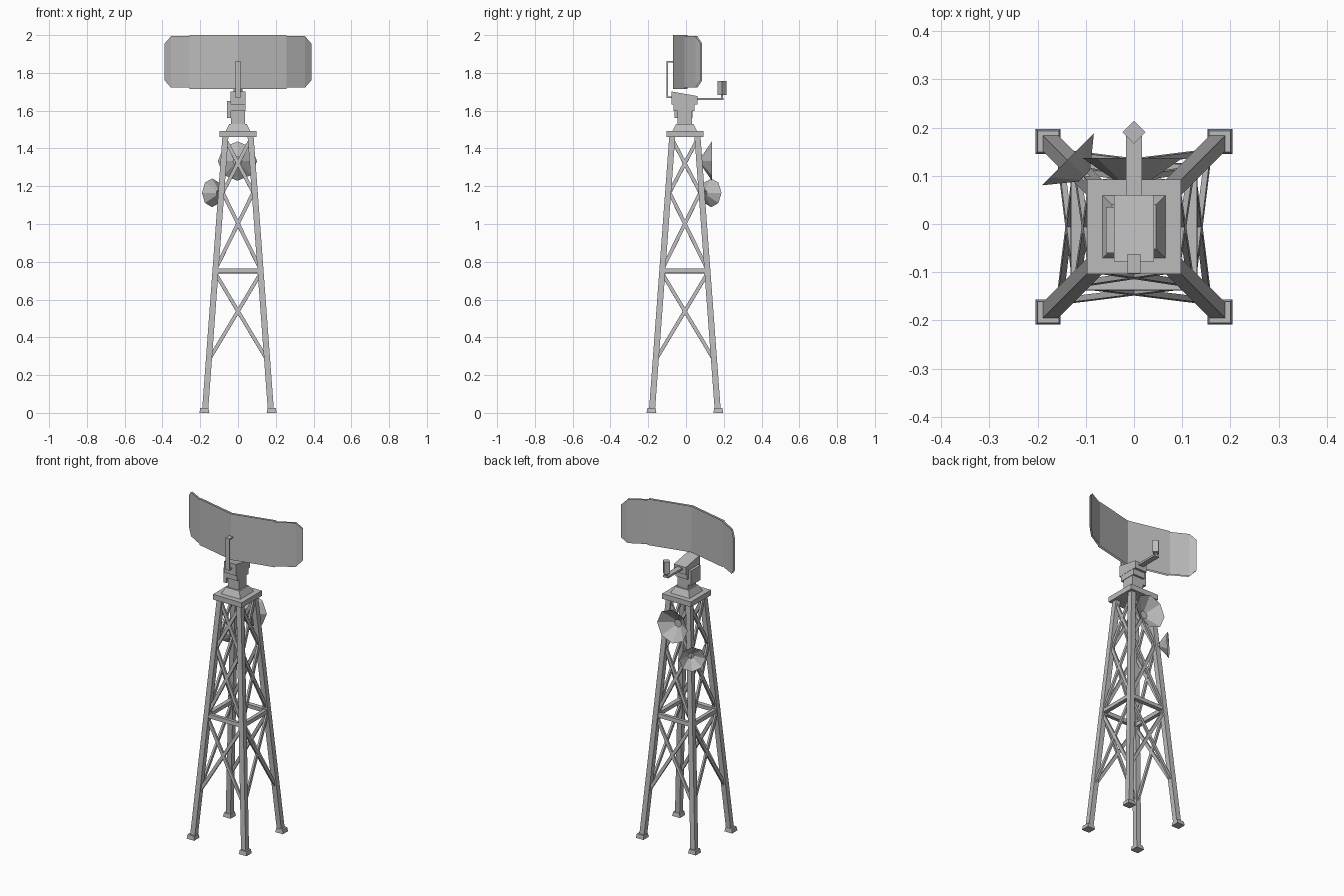
import bpy, math
from mathutils import Vector, Matrix

if "Cube" in bpy.data.objects:
    bpy.data.objects.remove(bpy.data.objects["Cube"], do_unlink=True)

grey = bpy.data.materials.new("steel grey")
grey.use_nodes = True
COL = (0.5, 0.5, 0.5, 1)
grey.diffuse_color = COL
grey.node_tree.nodes["Principled BSDF"].inputs["Base Color"].default_value = COL

CY = -0.006  # tower axis in y


def make(name, verts, faces):
    me = bpy.data.meshes.new(name)
    me.from_pydata([tuple(v) for v in verts], [], faces)
    me.materials.append(grey)
    ob = bpy.data.objects.new(name, me)
    bpy.context.collection.objects.link(ob)
    return ob


BOX_FACES = [(3, 2, 1, 0), (4, 5, 6, 7)] + [(i, (i + 1) % 4, (i + 1) % 4 + 4, i + 4) for i in range(4)]


def rect(c, hx, hy):
    return [Vector(c) + Vector((sx * hx, sy * hy, 0)) for sx, sy in ((-1, -1), (1, -1), (1, 1), (-1, 1))]


def loft(name, a, b, ha, hb):
    """Four-sided prism between two horizontal rectangles."""
    return make(name, rect(a, *ha) + rect(b, *hb), BOX_FACES)


def box(name, x0, x1, y0, y1, z0, z1):
    c, h = ((x0 + x1) / 2, (y0 + y1) / 2), ((x1 - x0) / 2, (y1 - y0) / 2)
    return loft(name, (*c, z0), (*c, z1), h, h)


def side_profile(name, pts, hx):
    """Extrude a y-z outline along x."""
    n = len(pts)
    verts = [(s * hx, y, z) for s in (-1, 1) for y, z in pts]
    faces = [tuple(reversed(range(n))), tuple(range(n, 2 * n))]
    faces += [(i, (i + 1) % n, (i + 1) % n + n, i + n) for i in range(n)]
    return make(name, verts, faces)


def bar(name, a, b, normal, width, depth):
    """Flat bar between two points, lying in the plane of the given normal."""
    d = (b - a).normalized()
    side = d.cross(normal).normalized() * width / 2
    out = side.cross(d).normalized() * depth / 2
    ring = [-side - out, side - out, side + out, -side + out]
    return make(name, [a + r for r in ring] + [b + r for r in ring], BOX_FACES)


# Tapering tower: legs and feet
def half(z):
    return 0.175 - 0.108 * z / 1.46


for sx, side in ((-1, "right"), (1, "left")):
    for sy, end in ((-1, "front"), (1, "back")):
        def at(z):
            return (sx * half(z), CY + sy * half(z), z)
        loft(f"{end}_{side}_leg", at(0.02), at(1.46), (0.016, 0.016), (0.016, 0.016))
        f = (sx * 0.178, CY + sy * 0.177)
        loft(f"{end}_{side}_foot", (*f, 0), (*f, 0.025), (0.026, 0.026), (0.022, 0.022))

# Cross bracing on each of the four tower faces
for k, face in enumerate(("front", "left", "back", "right")):
    turn = Matrix.Rotation(k * math.pi / 2, 3, "Z")
    normal = turn @ Vector((0, -1, 0.07))

    def corner(s, z):
        return turn @ Vector((s * half(z), -half(z), z)) + Vector((0, CY, 0))
    for lo, hi in ((0.28, 0.74), (0.76, 1.18), (1.15, 1.45)):
        for s in (-1, 1):
            bar(f"{face}_cross_brace", corner(s, lo), corner(-s, hi), normal, 0.019, 0.012)
    bar(f"{face}_girt", corner(-1, 0.752), corner(1, 0.752), normal, 0.024, 0.024)

# Platform and rotating pedestal
box("platform", -0.098, 0.098, CY - 0.098, CY + 0.098, 1.46, 1.492)
loft("pedestal_base", (0, CY, 1.492), (0, CY, 1.53), (0.065, 0.065), (0.046, 0.046))
box("pedestal_neck", -0.037, 0.037, -0.045, 0.032, 1.53, 1.605)
box("motor_housing", -0.04, 0.04, -0.066, 0.045, 1.597, 1.632)
side_profile("turning_head", [(-0.078, 1.632), (0.06, 1.632), (0.06, 1.677), (-0.078, 1.702)], 0.041)
box("side_gearbox", -0.058, -0.037, -0.06, 0.035, 1.56, 1.65)

# Front bracket carrying the reflector
side_profile("reflector_bracket", [(-0.07, 1.667), (-0.103, 1.667), (-0.103, 1.862), (-0.062, 1.862),
                                   (-0.062, 1.854), (-0.095, 1.854), (-0.095, 1.675), (-0.07, 1.675)], 0.013)

# Rear boom and feed horn
box("feed_boom", -0.017, 0.017, 0.05, 0.198, 1.656, 1.668)
box("feed_stalk", -0.006, 0.006, 0.184, 0.196, 1.66, 1.69)
r = 0.024
horn = [Vector((r * math.cos(i * math.pi / 2), 0.19 + r * math.sin(i * math.pi / 2), z))
        for z in (1.682, 1.757) for i in range(4)]
make("feed_horn", horn, BOX_FACES)


# Reflector: two thin skins, each with a folded centre and clipped wings
def skin(name, cols):
    verts = [(x, y, zc + s * h) for x, y, h in cols for s in (-1, 1)]
    zc_faces = [(2 * i, 2 * i + 2, 2 * i + 3, 2 * i + 1) for i in range(len(cols) - 1)]
    return make(name, verts, zc_faces)


zc = 1.858
for label, dx, dy in (("front", 0.0, 0.0), ("back", -0.005, 0.014)):
    skin(f"{label}_centre_skin", [(-0.257, -0.007 + dy, 0.142), (0, -0.068 + dy, 0.142),
                                  (0.257, -0.007 + dy, 0.142)])
    for s, side in ((-1, "right"), (1, "left")):
        wing = [(s * 0.255, -0.007 + dy, 0.136), (s * 0.355, 0.05 + dy * 0.75, 0.136),
                (s * (0.388 + dx), 0.077 + dy * 0.6, 0.098)]
        skin(f"{label}_{side}_wing_skin", wing[::s])


# Link dishes: open eight-sided cones
def dish(name, centre, direction, radius, depth, hub):
    d = Vector(direction).normalized()
    u = Vector((0, 0, 1))
    v = d.cross(u)
    c = Vector(centre)
    n = 8
    ring = [u * math.cos(i * math.tau / n) + v * math.sin(i * math.tau / n) for i in range(n)]
    verts = [c + p * radius for p in ring] + [c - d * depth + p * hub for p in ring]
    faces = [(i, (i + 1) % n, (i + 1) % n + n, i + n) for i in range(n)] + [tuple(range(n, 2 * n))]
    make(name, verts, faces)
    bar(name + "_mount", c - d * (depth + 0.025), c - d * depth, u, hub, hub)


dish("large_link_dish", (-0.003, 0.137, 1.333), (0, 1, 0), 0.104, 0.055, 0.024)
dish("small_link_dish", (-0.137, 0.134, 1.165), (-1, 1, 0), 0.076, 0.048, 0.017)
